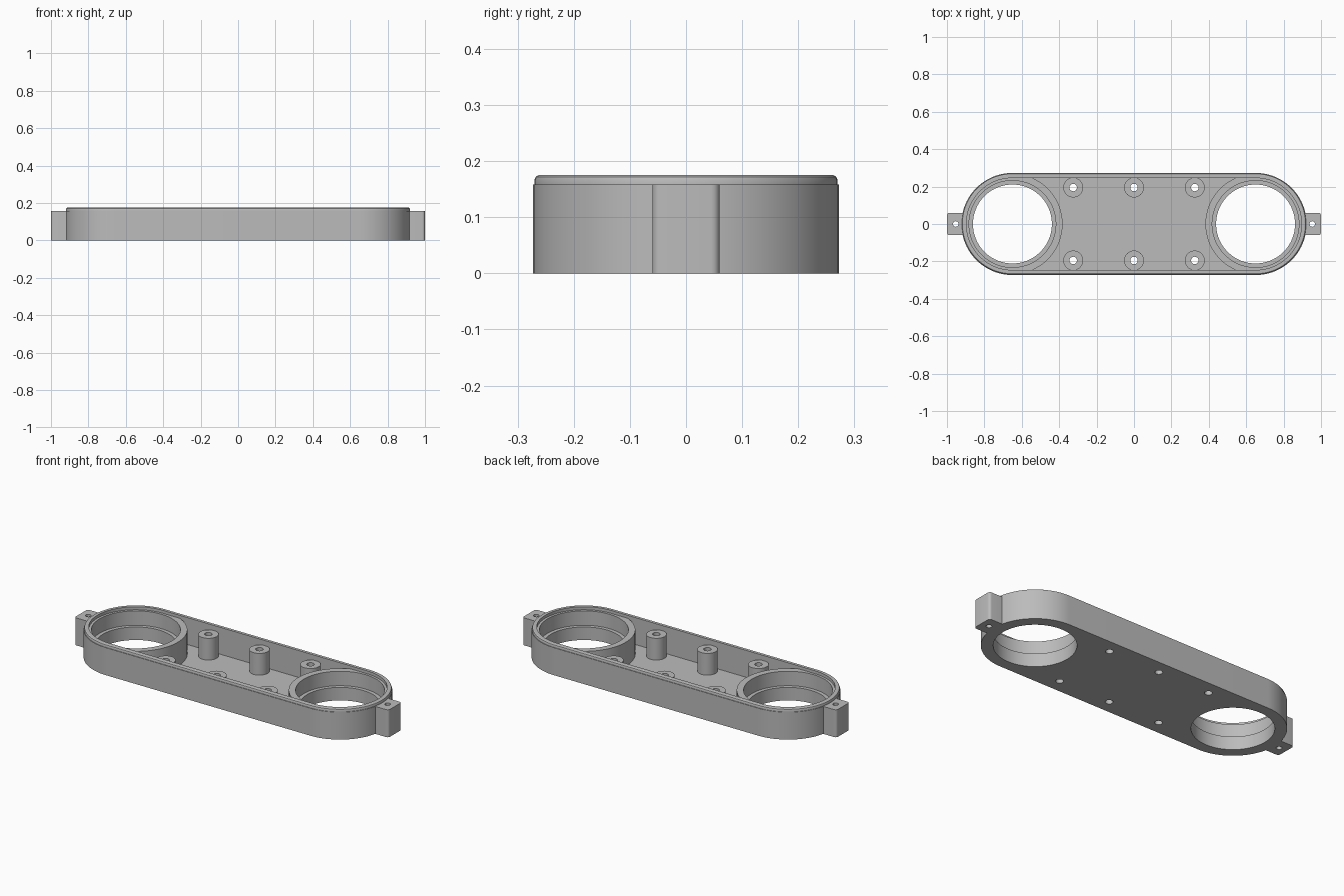
import bpy, bmesh, math
from mathutils import Matrix

if "Cube" in bpy.data.objects:
    bpy.data.objects.remove(bpy.data.objects["Cube"])

GREY = (0.5, 0.5, 0.5, 1)
mat = bpy.data.materials.new("plain grey")
mat.use_nodes = True
mat.diffuse_color = GREY
mat.node_tree.nodes["Principled BSDF"].inputs["Base Color"].default_value = GREY

SPAN = 0.65        # distance of each end centre from the middle
FLOOR = 0.02       # floor thickness
SHOULDER = 0.158   # height of outer wall, rings and lugs
BORE = 0.211
POST_Y = 0.195
POST_XS = (-0.325, 0, 0.325)
LUG_HOLE_X = 0.953


def finish(name, bm):
    bmesh.ops.recalc_face_normals(bm, faces=bm.faces)
    mesh = bpy.data.meshes.new(name)
    bm.to_mesh(mesh)
    bm.free()
    mesh.materials.append(mat)
    obj = bpy.data.objects.new(name, mesh)
    bpy.context.collection.objects.link(obj)
    return obj


def smooth(obj):
    for poly in obj.data.polygons:
        poly.use_smooth = True
    obj.data.set_sharp_from_angle(angle=math.radians(30))


def sweep(name, profile, span=0, loop=False, steps=48, at=(0, 0)):
    """Sweep (radius, z) points round a circle, or a slot if span is set."""
    bm = bmesh.new()
    path = []
    for side in (1, -1):
        for i in range(steps + (1 if span else 0)):
            a = math.pi * (i / steps - side / 2)
            path.append((math.cos(a), math.sin(a), side * span))
    rings = [[bm.verts.new((at[0] + s + r * c, at[1] + r * d, z))
              for c, d, s in path] for r, z in profile]
    pairs = list(zip(rings, rings[1:]))
    if loop:
        pairs.append((rings[-1], rings[0]))
    else:
        bm.faces.new(rings[0])
        bm.faces.new(rings[-1])
    for low, high in pairs:
        for i in range(len(path)):
            j = (i + 1) % len(path)
            bm.faces.new((low[i], low[j], high[j], high[i]))
    return finish(name, bm)


def cut_round(obj, radius, at, steps=48):
    """Drill a vertical through hole."""
    tool = sweep("hole_cutter", [(radius, -0.1), (radius, 0.3)], steps=steps, at=at)
    tool.hide_render = True
    mod = obj.modifiers.new("hole", 'BOOLEAN')
    mod.operation = 'DIFFERENCE'
    mod.solver = 'EXACT'
    mod.object = tool
    graph = bpy.context.evaluated_depsgraph_get()
    mesh = bpy.data.meshes.new_from_object(obj.evaluated_get(graph))
    obj.modifiers.clear()
    obj.data = mesh
    bpy.data.objects.remove(tool)


# Slot-shaped tray with a stepped, rounded rim
tray = sweep("tray", [(0.273, 0), (0.273, SHOULDER), (0.27, SHOULDER), (0.27, 0.167),
                      (0.268, 0.172), (0.263, 0.175), (0.246, 0.175), (0.246, FLOOR)],
             span=SPAN)
for side in (-1, 1):
    cut_round(tray, BORE, (side * SPAN, 0))
for x in POST_XS:
    for side in (-1, 1):
        cut_round(tray, 0.02, (x, side * POST_Y), steps=12)
smooth(tray)

for side, label in ((1, "left"), (-1, "right")):
    # Bearing ring with a stepped bore
    smooth(sweep(label + "_bearing_ring",
                 [(BORE, FLOOR), (0.268, FLOOR), (0.268, SHOULDER),
                  (0.232, SHOULDER), (0.232, 0.075), (BORE, 0.075)],
                 loop=True, at=(side * SPAN, 0)))

    # End lug with rounded outer corners and a screw hole
    bm = bmesh.new()
    place = Matrix.Translation((side * 0.9525, 0, SHOULDER / 2))
    bmesh.ops.create_cube(bm, size=1, matrix=place @ Matrix.Diagonal((0.095, 0.12, SHOULDER, 1)))
    corners = [e for e in bm.edges if all(abs(v.co.x) > 0.99 for v in e.verts)
               and abs(e.verts[0].co.z - e.verts[1].co.z) > 0.1]
    bmesh.ops.bevel(bm, geom=corners, offset=0.015, segments=5, profile=0.5, affect='EDGES')
    lug = finish(label + "_lug", bm)
    cut_round(lug, 0.015, (side * LUG_HOLE_X, 0), steps=12)
    smooth(lug)

# Hollow screw posts in two rows
for row, side in (("back", 1), ("front", -1)):
    for x, label in zip(POST_XS, ("right", "middle", "left")):
        smooth(sweep(f"{row}_{label}_post",
                     [(0.02, FLOOR), (0.053, FLOOR), (0.053, 0.145), (0.02, 0.145)],
                     loop=True, steps=16, at=(x, side * POST_Y)))
